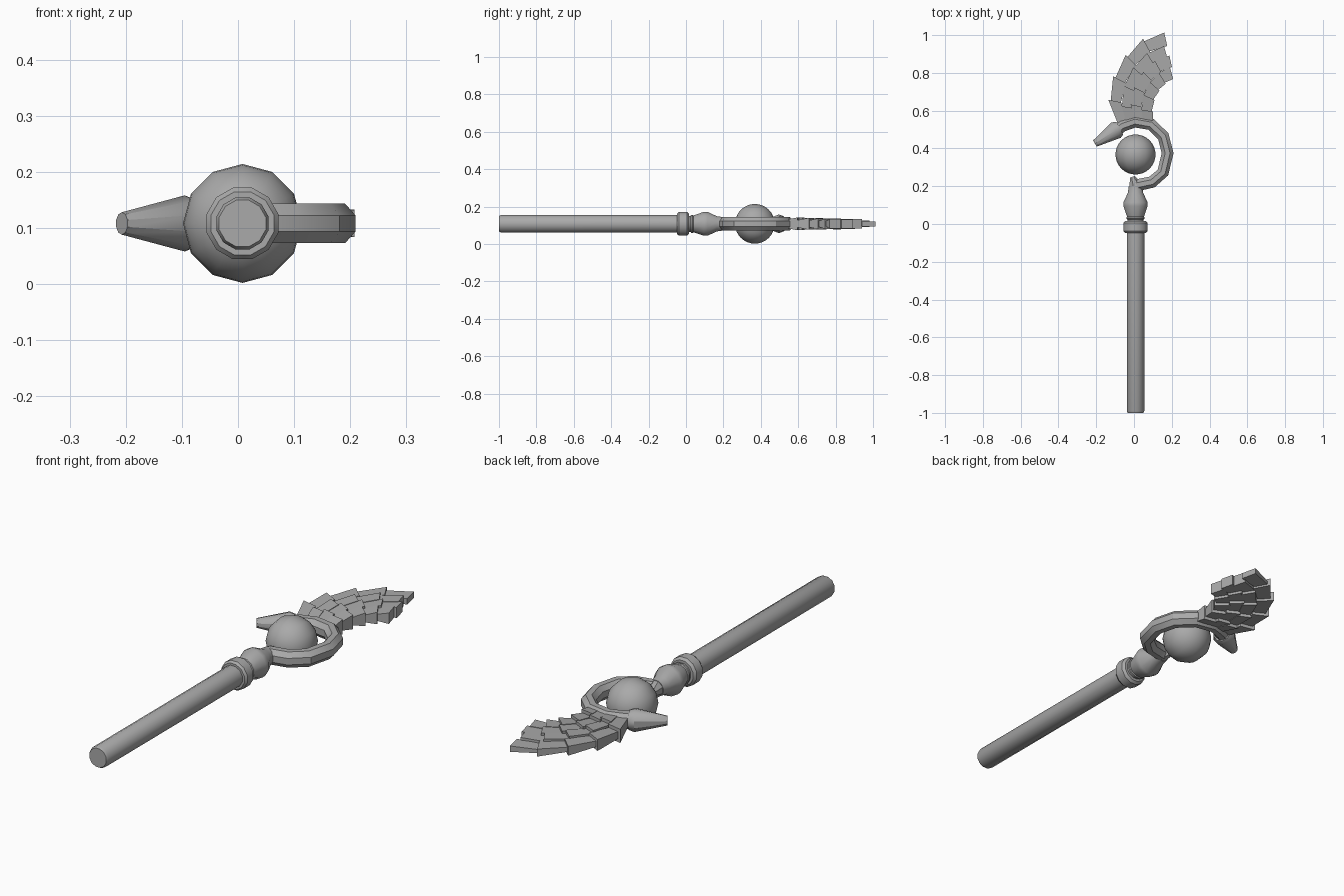
import bpy, bmesh, math
from mathutils import Vector

if "Cube" in bpy.data.objects:
    bpy.data.objects.remove(bpy.data.objects["Cube"])

CX, CZ = 0.008, 0.108      # staff axis

grey = bpy.data.materials.new("stone_grey")
grey.use_nodes = True
colour = (0.4, 0.4, 0.4, 1)
grey.diffuse_color = colour
grey.node_tree.nodes["Principled BSDF"].inputs["Base Color"].default_value = colour


def finish(name, bm, angle=None):
    bmesh.ops.recalc_face_normals(bm, faces=bm.faces)
    mesh = bpy.data.meshes.new(name)
    bm.to_mesh(mesh)
    bm.free()
    mesh.materials.append(grey)
    obj = bpy.data.objects.new(name, mesh)
    bpy.context.collection.objects.link(obj)
    if angle:
        bpy.ops.object.select_all(action='DESELECT')
        obj.select_set(True)
        bpy.context.view_layer.objects.active = obj
        bpy.ops.object.shade_smooth_by_angle(angle=math.radians(angle))
    return obj


def loft(bm, rings):
    """Skin a list of closed rings of points and cap both ends."""
    loops = [[bm.verts.new(p) for p in ring] for ring in rings]
    n = len(loops[0])
    for a, b in zip(loops, loops[1:]):
        for i in range(n):
            j = (i + 1) % n
            bm.faces.new((a[i], a[j], b[j], b[i]))
    bm.faces.new(loops[0])
    bm.faces.new(loops[-1])


def sweep(name, path, sides, angle):
    """Tube along a flat path of (x, y, half width, half height)."""
    pts = [Vector((x, y, CZ)) for x, y, w, h in path]
    rings = []
    for i, (x, y, w, h) in enumerate(path):
        d = (pts[min(i + 1, len(pts) - 1)] - pts[max(i - 1, 0)]).normalized()
        side = Vector((d.y, -d.x, 0))
        ring = []
        for k in range(sides):
            a = math.tau * (k + 0.5) / sides
            ring.append(pts[i] + side * w * math.cos(a) + Vector((0, 0, h * math.sin(a))))
        rings.append(ring)
    bm = bmesh.new()
    loft(bm, rings)
    return finish(name, bm, angle)


def turned(name, profile, sides=12):
    return sweep(name, [(CX, y, r, r) for y, r in profile], sides, 35)


# Staff handle and turned collars
turned("shaft", [(-1, 0.043), (-0.99, 0.048), (-0.03, 0.048)])
turned("collar", [(-0.047, 0.058), (-0.037, 0.066), (0.005, 0.066), (0.016, 0.056)])
turned("collar_band", [(0.01, 0.044), (0.024, 0.044), (0.028, 0.05), (0.036, 0.05), (0.042, 0.044)])
turned("neck_bulb", [(0.038, 0.046), (0.095, 0.066), (0.115, 0.066), (0.165, 0.042), (0.2, 0.037)])

# Neck post that ends in a chipped tip
sweep("neck_post", [(CX, 0.16, 0.038, 0.038), (CX, 0.21, 0.036, 0.036), (-0.008, 0.25, 0.014, 0.02)], 8, 35)

# Open ring around the orb
arc = [(0.015, 0.205), (0.095, 0.222), (0.153, 0.272), (0.178, 0.375), (0.155, 0.465),
       (0.09, 0.527), (0.005, 0.542), (-0.06, 0.52), (-0.1, 0.49)]
sweep("orb_ring", [(x, y, 0.034, 0.038) for x, y in arc], 8, 30)

# Blunt horn on the right end of the ring
sweep("horn", [(-0.075, 0.508, 0.04, 0.042), (-0.095, 0.497, 0.05, 0.05),
               (-0.207, 0.426, 0.02, 0.02)], 10, 35)

# Orb with its poles along the staff
bm = bmesh.new()
bmesh.ops.create_uvsphere(bm, u_segments=12, v_segments=16, radius=0.106)
for v in bm.verts:
    x, y, z = v.co
    v.co = (CX + x, 0.368 + z, CZ + y)
finish("orb", bm, 40)

# Curved blade made of rows of overlapping wedge scales
OUTER = [(-0.085, 0.53), (-0.123, 0.655), (-0.098, 0.775), (-0.034, 0.885), (0.055, 0.968), (0.163, 1.0)]
INNER = [(0.1, 0.53), (0.092, 0.61), (0.105, 0.67), (0.135, 0.72), (0.17, 0.755), (0.213, 0.778)]
ROWS, COLS = 5, 4


def along(curve, t):
    s = min(max(t, 0), 1) * ROWS
    i = min(int(s), ROWS - 1)
    return Vector(curve[i]).lerp(Vector(curve[i + 1]), s - i)


def section(t, u0, u1, half):
    a, b = along(OUTER, t), along(INNER, t)
    p, q = a.lerp(b, u0), a.lerp(b, u1)
    return [(p.x, p.y, CZ - half), (q.x, q.y, CZ - half),
            (q.x, q.y, CZ + half), (p.x, p.y, CZ + half)]


bm = bmesh.new()
for row in range(ROWS):
    for col in range(COLS):
        stagger = 0.035 if col % 2 else 0
        t0 = max(row / ROWS - stagger, 0)
        t1 = (row + 1) / ROWS - stagger
        u0, u1 = col / COLS, (col + 1) / COLS
        thick = 0.036 - 0.012 * t1
        if col == 0:
            thick *= 1 - 0.45 * t1
        flare = 0.06 if col == 0 else 0.012
        inner_flare = 0.03 if col == COLS - 1 else 0.012
        loft(bm, [section(t0, u0, u1, thick * 0.62),
                  section(t1, u0 - flare, u1 + inner_flare, thick)])
finish("blade_scales", bm)
